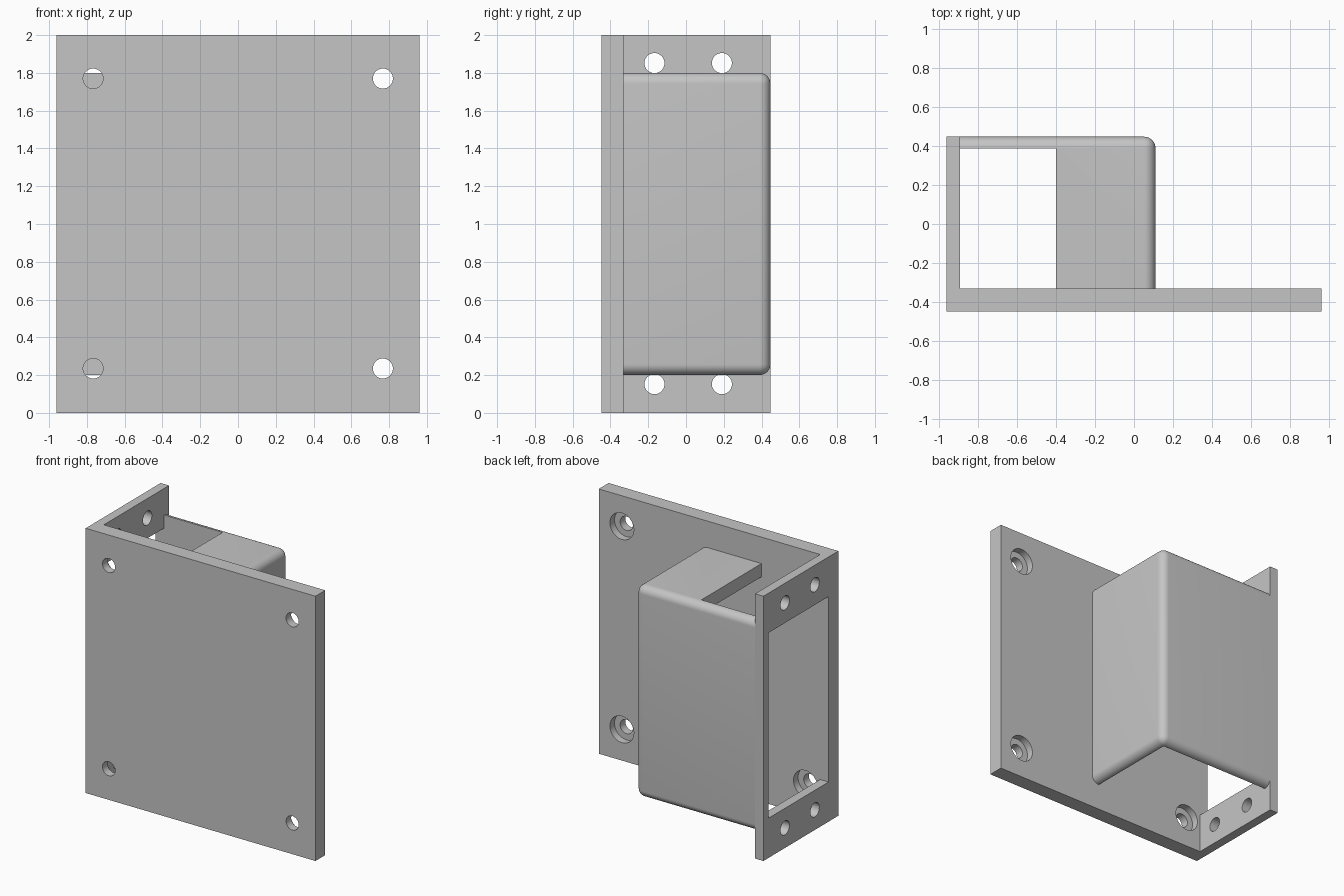
import bpy, bmesh, math
from mathutils import Matrix, Vector

if "Cube" in bpy.data.objects:
    bpy.data.objects.remove(bpy.data.objects["Cube"], do_unlink=True)

grey = bpy.data.materials.new("plain grey")
grey.use_nodes = True
grey.diffuse_color = (0.56, 0.56, 0.56, 1)
grey.node_tree.nodes["Principled BSDF"].inputs["Base Color"].default_value = grey.diffuse_color

# Main dimensions
HALF_W, HALF_D, HEIGHT = 0.96, 0.447, 2.0
FRONT_IN, SIDE_IN = -0.33, -0.89
HOOD_X, HOOD_Z0, HOOD_Z1, WALL = 0.11, 0.2, 1.8, 0.06
NOTCH_X, SLAB = -0.4, 0.1
HOLE_R, BORE_R, BORE_DEPTH = 0.053, 0.1, 0.055


def add_object(name, bm):
    bmesh.ops.recalc_face_normals(bm, faces=bm.faces)
    mesh = bpy.data.meshes.new(name)
    bm.to_mesh(mesh)
    bm.free()
    mesh.materials.append(grey)
    obj = bpy.data.objects.new(name, mesh)
    bpy.context.collection.objects.link(obj)
    return obj


def box_bm(lo, hi):
    bm = bmesh.new()
    lo, hi = Vector(lo), Vector(hi)
    m = Matrix.Translation((lo + hi) / 2) @ Matrix.Diagonal((*(hi - lo), 1))
    bmesh.ops.create_cube(bm, size=1, matrix=m)
    return bm


def rod_bm(centre, axis, radius, length):
    bm = bmesh.new()
    rot = Vector((0, 0, 1)).rotation_difference(Vector(axis)).to_matrix().to_4x4()
    bmesh.ops.create_cone(bm, cap_ends=True, segments=40, radius1=radius, radius2=radius,
                          depth=length, matrix=Matrix.Translation(centre) @ rot)
    return bm


def cut(obj, bm):
    """Subtract a shape and bake the result into the mesh."""
    cutter = add_object("cutter", bm)
    cutter.hide_render = True
    mod = obj.modifiers.new("cut", "BOOLEAN")
    mod.operation, mod.solver, mod.object = "DIFFERENCE", "EXACT", cutter
    bpy.context.view_layer.update()
    baked = bpy.data.meshes.new_from_object(
        obj.evaluated_get(bpy.context.evaluated_depsgraph_get()))
    obj.modifiers.clear()
    obj.data = baked
    bpy.data.objects.remove(cutter, do_unlink=True)


# L-shaped bracket: wide front plate with a thinner side plate
bm = bmesh.new()
plan = [(-HALF_W, -HALF_D), (HALF_W, -HALF_D), (HALF_W, FRONT_IN),
        (SIDE_IN, FRONT_IN), (SIDE_IN, HALF_D), (-HALF_W, HALF_D)]
face = bm.faces.new([bm.verts.new((x, y, 0)) for x, y in plan])
top = bmesh.ops.extrude_face_region(bm, geom=[face])["geom"]
bmesh.ops.translate(bm, verts=[v for v in top if isinstance(v, bmesh.types.BMVert)],
                    vec=(0, 0, HEIGHT))
bracket = add_object("mounting_bracket", bm)

# Window in the side plate
cut(bracket, box_bm((-1.2, FRONT_IN, HOOD_Z0 + SLAB),
                    (SIDE_IN + 0.1, HALF_D - WALL, HOOD_Z1 - SLAB)))

# Counterbored screw holes in the front plate
for x in (-0.767, 0.767):
    for z in (0.235, 1.77):
        cut(bracket, rod_bm((x, FRONT_IN, z), (0, 1, 0), HOLE_R, 0.5))
        cut(bracket, rod_bm((x, FRONT_IN, z), (0, 1, 0), BORE_R, 2 * BORE_DEPTH))

# Plain screw holes in the side plate
for y in (-0.167, 0.19):
    for z in (0.152, 1.852):
        cut(bracket, rod_bm((SIDE_IN, y, z), (1, 0, 0), HOLE_R, 0.3))

# Hood with rounded outer edges
bm = box_bm((SIDE_IN, FRONT_IN, HOOD_Z0), (HOOD_X, HALF_D, HOOD_Z1))
bm.normal_update()
outer = [e for e in bm.edges
         if all(min(f.normal.x, f.normal.y) > -0.5 for f in e.link_faces)]
bmesh.ops.bevel(bm, geom=outer, offset=WALL - 0.002, segments=8, profile=0.5,
                affect="EDGES")
hood = add_object("hood", bm)

# Cavity open below, and a notch through the roof beside the side plate
cut(hood, box_bm((-1.2, -0.6, -0.1), (HOOD_X - WALL, HALF_D - WALL, HOOD_Z1 - SLAB)))
cut(hood, box_bm((-1.2, -0.6, HOOD_Z1 - 2 * SLAB), (NOTCH_X, HALF_D - WALL, HEIGHT)))

# Smooth rounded surfaces, keep edges sharp
bpy.ops.object.select_all(action="DESELECT")
for obj in (bracket, hood):
    obj.select_set(True)
    bpy.context.view_layer.objects.active = obj
bpy.ops.object.shade_smooth_by_angle(angle=math.radians(30))
